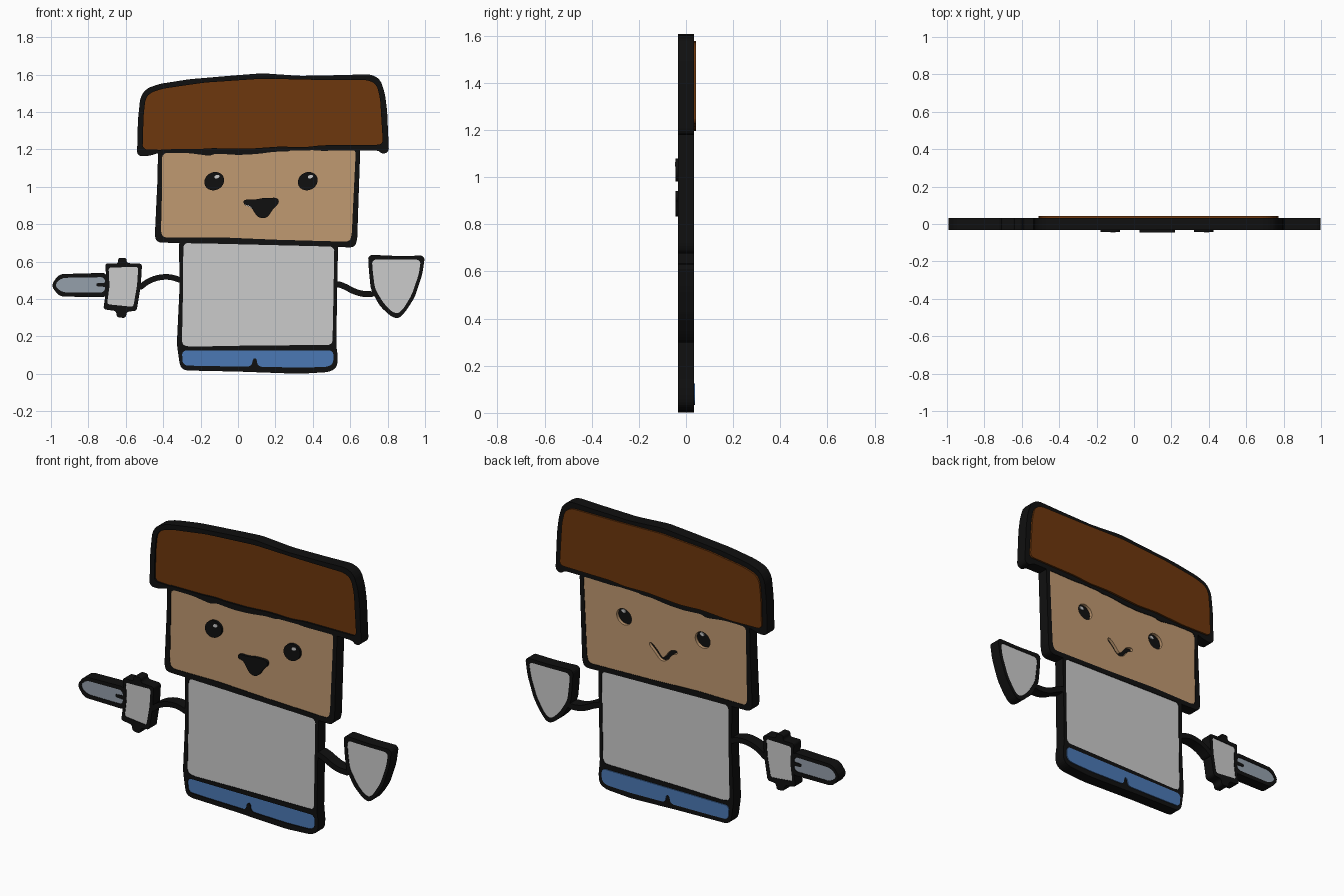
import bpy
import math
from mathutils import Vector, Matrix


def material(name, color):
    m = bpy.data.materials.new(name)
    m.diffuse_color = (*color, 1)
    return m


INK = material("ink", (0.005, 0.005, 0.005))
BROWN = material("brown", (0.155, 0.038, 0.004))
SKIN = material("skin", (0.53, 0.32, 0.165))
BLUE = material("blue", (0.07, 0.19, 0.46))
STEEL = material("steel", (0.30, 0.35, 0.41))


def rounded(points, r):
    # cut every corner twice by a limited distance
    pts = [Vector(p) for p in points]
    for step in range(2):
        out = []
        for i, p in enumerate(pts):
            for q in (pts[i - 1], pts[(i + 1) % len(pts)]):
                d = q - p
                out.append(p + d * min(0.25, r / max(d.length, 1e-6)))
        pts, r = out, r * 0.4
    return pts


def ribbon(path, width):
    # turn an open path into a closed strip
    pts = [Vector(p) for p in path]
    left, right = [], []
    for i, p in enumerate(pts):
        t = (pts[min(i + 1, len(pts) - 1)] - pts[max(i - 1, 0)]).normalized()
        n = Vector((-t.y, t.x)) * width / 2
        left.append(p + n)
        right.append(p - n)
    return left + right[::-1]


def oval(cx, cz, rx, rz, n=12, tilt=0.0):
    out = []
    for i in range(n):
        a = math.tau * i / n
        x, z = rx * math.cos(a), rz * math.sin(a)
        out.append((cx + x * math.cos(tilt) - z * math.sin(tilt),
                    cz + x * math.sin(tilt) + z * math.cos(tilt)))
    return out


def slab(name, loops, y0, y1, mat=None, r=0.015):
    # first loop is the outside, further loops are holes
    cu = bpy.data.curves.new(name + "_profile", 'CURVE')
    cu.dimensions = '2D'
    cu.fill_mode = 'BOTH'
    cu.extrude = (y1 - y0) / 2
    for loop in loops:
        pts = rounded(loop, r)
        sp = cu.splines.new('POLY')
        sp.points.add(len(pts) - 1)
        for sp_pt, p in zip(sp.points, pts):
            sp_pt.co = (p.x, p.y, 0, 1)
        sp.use_cyclic_u = True
    tmp = bpy.data.objects.new(name + "_tmp", cu)
    bpy.context.collection.objects.link(tmp)
    dg = bpy.context.evaluated_depsgraph_get()
    me = bpy.data.meshes.new_from_object(tmp.evaluated_get(dg))
    bpy.data.objects.remove(tmp)
    me.transform(Matrix.Translation((0, (y0 + y1) / 2, 0)) @ Matrix.Rotation(math.pi / 2, 4, 'X'))
    for poly in me.polygons:
        poly.use_smooth = False
    me.materials.clear()
    if mat:
        me.materials.append(mat)
    ob = bpy.data.objects.new(name, me)
    bpy.context.collection.objects.link(ob)
    return ob


T = 0.033   # half thickness of the ink outlines
F = 0.030   # half thickness of the colour panels

# Hair: outline and brown panel set slightly back
hair_out = [(-.54, 1.165), (-.535, 1.36), (-.522, 1.48), (-.49, 1.525), (-.42, 1.55), (-.26, 1.575),
            (0, 1.597), (.13, 1.607), (.33, 1.593), (.55, 1.597), (.71, 1.602), (.76, 1.575),
            (.785, 1.50), (.797, 1.41), (.807, 1.185), (.77, 1.175), (.75, 1.195), (.64, 1.195),
            (.44, 1.192), (.30, 1.205), (.27, 1.187), (.20, 1.188), (.10, 1.175), (0, 1.17),
            (-.12, 1.178), (-.15, 1.165), (-.26, 1.18), (-.42, 1.183), (-.48, 1.163)]
hair_in = [(-.51, 1.20), (-.505, 1.38), (-.495, 1.47), (-.47, 1.502), (-.40, 1.525), (-.18, 1.557),
           (.13, 1.578), (.40, 1.572), (.70, 1.57), (.742, 1.545), (.76, 1.47), (.775, 1.225),
           (.45, 1.222), (.36, 1.212), (.22, 1.215), (.01, 1.20), (-.13, 1.207), (-.31, 1.195)]
slab("hair_outline", [hair_out, hair_in], -T, T, INK)
slab("hair", [hair_in], -0.023, 0.043, BROWN)

# Face: outline and panel with eye and mouth openings
face_out = [(-.428, 1.20), (-.43, 1.05), (-.445, .73), (-.43, .702), (-.25, .698),
            (.10, .692), (.35, .685), (.62, .675), (.637, .71), (.645, .95), (.654, 1.21)]
face_in = [(-.405, 1.18), (-.407, .95), (-.412, .75), (-.395, .728), (-.1, .73), (.2, .717),
           (.595, .706), (.608, .74), (.618, .95), (.63, 1.20)]
eyes = [(-.127, 1.03), (.373, 1.03)]
grin = ribbon([(.035, .915), (.075, .905), (.105, .86), (.135, .848), (.17, .89), (.21, .925)], .024)
holes = [oval(x, z, .05, .046, tilt=.5) for x, z in eyes]
slab("face_outline", [face_out, face_in], -T, T, INK)
slab("face", [face_in] + holes + [grin], -F, F, SKIN)

# Eyes with highlights, and mouth, standing proud of the face
for side, (x, z) in zip(("left", "right"), eyes):
    slab(side + "_eye", [oval(x, z, .056, .049, tilt=.5)], -0.044, 0.012, INK)
    slab(side + "_eye_highlight", [oval(x + .014, z + .024, .015, .010, 8, .3)], -0.046, 0.018)
mouth = [(.03, .932), (.10, .932), (.13, .94), (.215, .942), (.22, .912), (.19, .885),
         (.16, .838), (.13, .83), (.10, .842), (.075, .885), (.06, .90), (.03, .905)]
slab("mouth", [mouth], -0.045, 0.012, INK)

# Body: one outline around shirt and trousers
body_out = [(-.315, .715), (-.313, .45), (-.327, .16), (-.31, .04), (-.285, .018), (0, .012),
            (.33, 0), (.49, .010), (.53, .035), (.533, .10), (.525, .15), (.535, .695)]
shirt = [(-.292, .70), (-.295, .40), (-.30, .155), (-.26, .145), (0, .15), (.505, .155), (.51, .40), (.515, .68)]
trousers = [(-.30, .125), (-.295, .045), (-.20, .042), (.072, .038), (.08, .083), (.10, .083),
            (.105, .038), (.33, .033), (.48, .037), (.51, .055), (.51, .125), (.2, .125)]
slab("body_outline", [body_out, shirt, trousers], -T, T, INK)
slab("shirt", [shirt], -F, F)
slab("trousers", [trousers], -0.027, 0.038, BLUE)

# Arms
slab("left_arm", [ribbon([(-.53, .455), (-.49, .49), (-.44, .512), (-.385, .52), (-.34, .513), (-.30, .497)], .03)], -T, T, INK)
slab("right_arm", [ribbon([(.52, .485), (.57, .468), (.61, .445), (.66, .427), (.73, .425)], .032)], -T, T, INK)

# Sword: blade, groove and hilt block
blade_out = [(-1.0, .472), (-.957, .533), (-.70, .54), (-.70, .41), (-.955, .413)]
blade_in = [(-.983, .472), (-.945, .513), (-.71, .517), (-.71, .435), (-.94, .435)]
slab("blade_outline", [blade_out, blade_in], -T, T, INK)
slab("blade", [blade_in], -F, F, STEEL)
slab("blade_groove", [[(-.757, .468), (-.757, .484), (-.70, .488), (-.70, .464)]], -T, T, INK, .005)
hilt_out = [(-.71, .59), (-.64, .59), (-.642, .62), (-.595, .62), (-.595, .592), (-.513, .588),
            (-.52, .47), (-.542, .337), (-.595, .332), (-.60, .298), (-.648, .302), (-.652, .336),
            (-.72, .345), (-.702, .47)]
hilt_in = [(-.692, .568), (-.533, .572), (-.54, .47), (-.56, .358), (-.70, .372), (-.687, .47)]
slab("hilt_outline", [hilt_out, hilt_in], -T, T, INK, .008)
slab("hilt", [hilt_in], -F, F, None, .008)

# Shield
shield_out = [(.695, .637), (.85, .63), (1.0, .632), (.985, .53), (.945, .41), (.90, .338), (.86, .294),
              (.82, .305), (.76, .36), (.71, .45), (.70, .55)]
shield_in = [(.716, .612), (.85, .61), (.978, .61), (.966, .53), (.928, .42), (.882, .345), (.855, .322),
             (.825, .33), (.78, .375), (.732, .455), (.72, .55)]
slab("shield_outline", [shield_out, shield_in], -T, T, INK)
slab("shield", [shield_in], -F, F)
